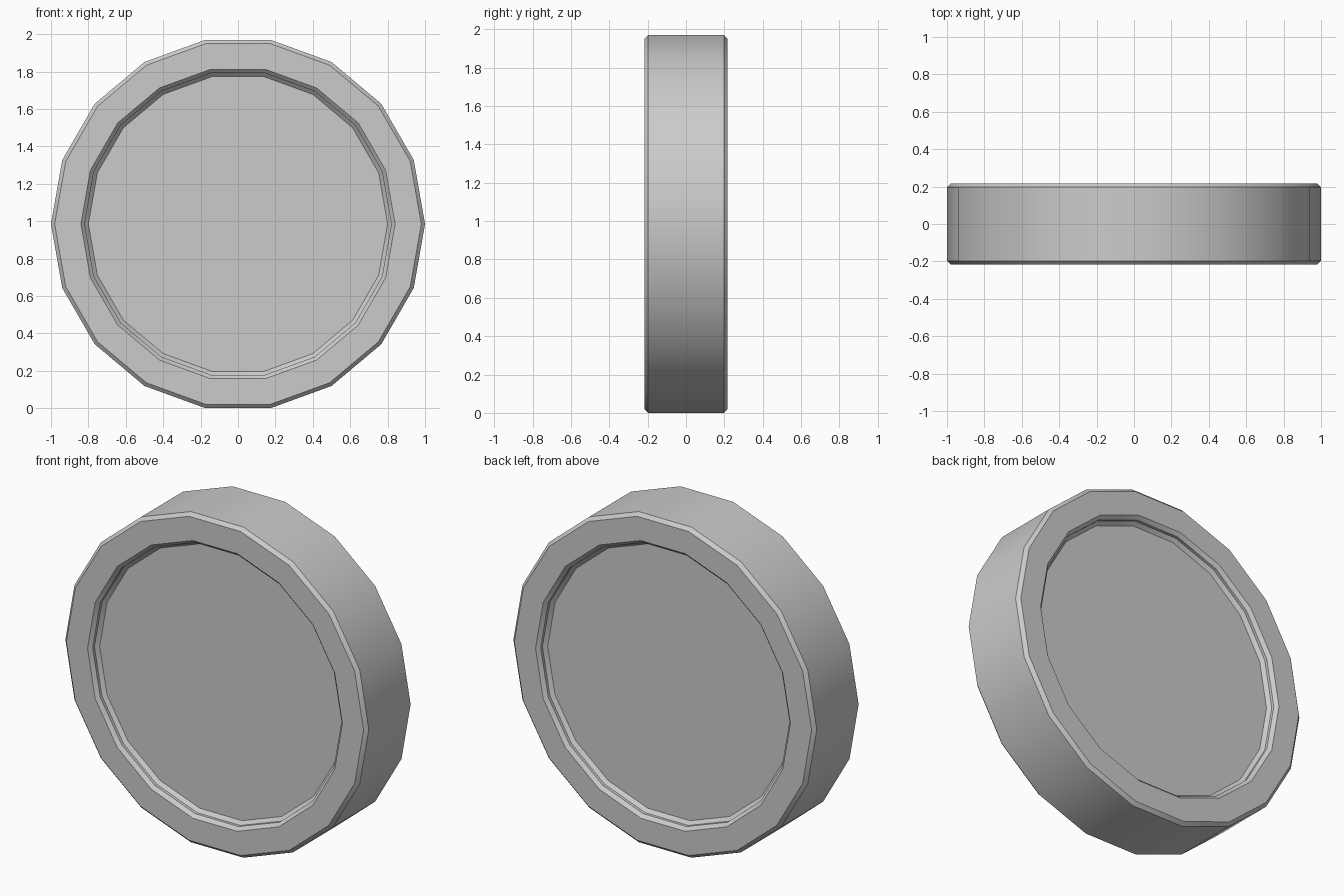
import bpy, bmesh, math

if "Cube" in bpy.data.objects:
    bpy.data.objects.remove(bpy.data.objects["Cube"])

SIDES, CZ = 18, 0.985
# Half cross-section (radius, distance from the centre plane): rim, chamfers, recessed face
half = [(0.80, 0.16), (0.82, 0.18), (0.82, 0.197), (0.84, 0.217), (0.98, 0.217), (1.0, 0.197)]
profile = [(r, -y) for r, y in half] + [(r, y) for r, y in reversed(half)]

bm = bmesh.new()
rings = []
for r, y in profile:
    rings.append([bm.verts.new((r * math.cos(math.tau * i / SIDES), y,
                                CZ + r * math.sin(math.tau * i / SIDES))) for i in range(SIDES)])

# Bands between neighbouring rings
for k, (a, b) in enumerate(zip(rings, rings[1:])):
    for i in range(SIDES):
        j = (i + 1) % SIDES
        f = bm.faces.new((a[i], a[j], b[j], b[i]))
        f.smooth = k == len(half) - 1      # outer tread is smooth

# Recessed front and back faces
bm.faces.new(rings[0])
bm.faces.new(rings[-1])
bmesh.ops.recalc_face_normals(bm, faces=bm.faces[:])

mesh = bpy.data.meshes.new("round_disc")
bm.to_mesh(mesh)
bm.free()
disc = bpy.data.objects.new("round_disc", mesh)
bpy.context.collection.objects.link(disc)
bpy.context.view_layer.objects.active = disc
disc.select_set(True)
bpy.ops.object.shade_smooth_by_angle(angle=math.radians(30))
